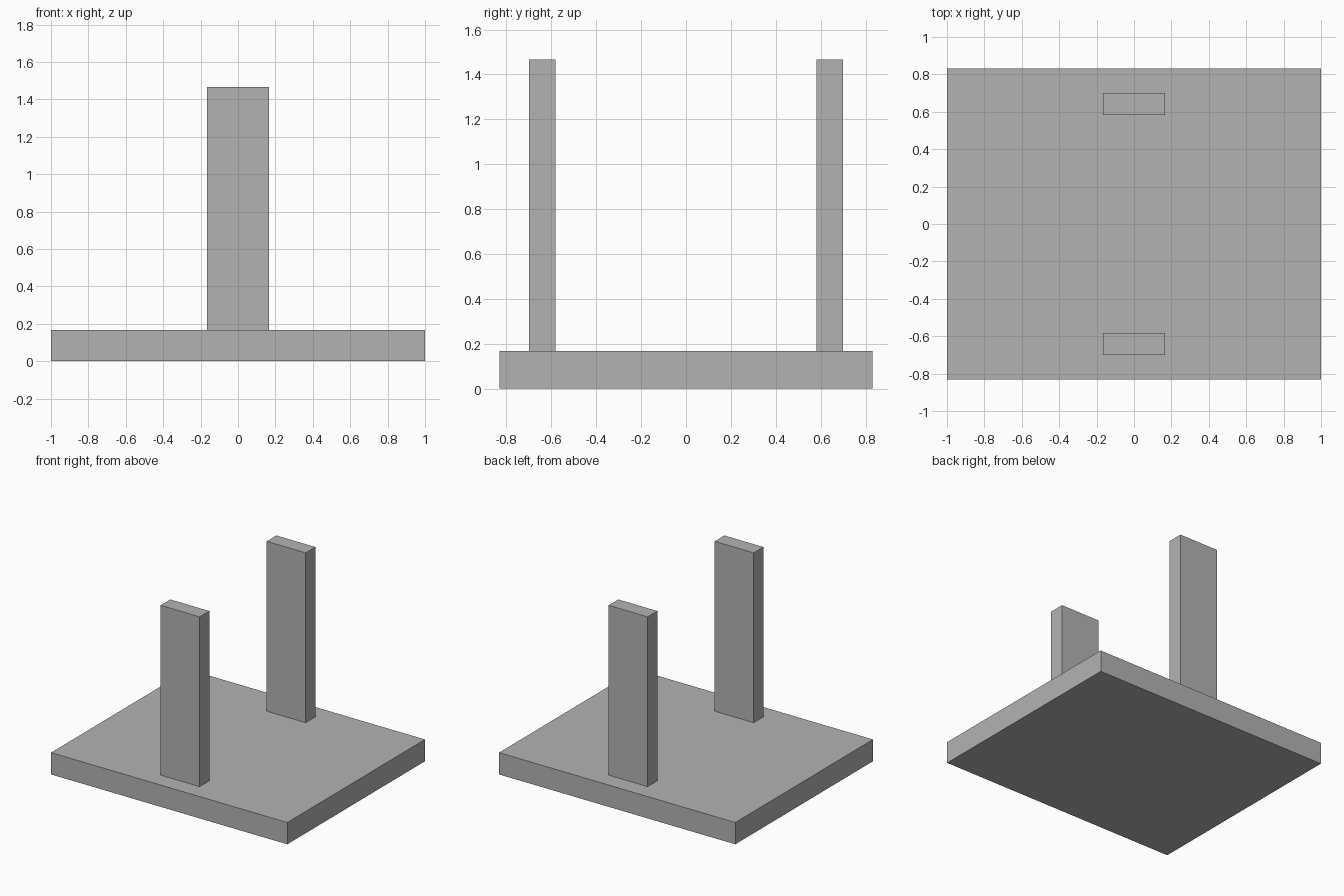
import bpy

cube = bpy.data.objects.get("Cube")
if cube:
    bpy.data.objects.remove(cube, do_unlink=True)

# Single grey material
GREY = (0.45, 0.45, 0.45, 1.0)
grey = bpy.data.materials.new("plain_grey")
grey.use_nodes = True
grey.diffuse_color = GREY
grey.node_tree.nodes["Principled BSDF"].inputs["Base Color"].default_value = GREY


def box(name, size, center):
    """Add a flat-faced box with its size applied to the mesh."""
    bpy.ops.mesh.primitive_cube_add(size=1, location=center)
    obj = bpy.context.object
    obj.name = name
    obj.scale = size
    bpy.ops.object.transform_apply(location=False, rotation=False, scale=True)
    obj.data.materials.append(grey)
    return obj


BASE_HEIGHT = 0.167
POST_HEIGHT = 1.3

# Base slab
box("base_plate", (2.0, 1.664, BASE_HEIGHT), (0, 0, BASE_HEIGHT / 2))

# Two upright posts standing on the slab, front and back
for name, side in (("front_post", -1), ("back_post", 1)):
    box(name, (0.33, 0.117, POST_HEIGHT),
        (0, side * 0.641, BASE_HEIGHT + POST_HEIGHT / 2))
